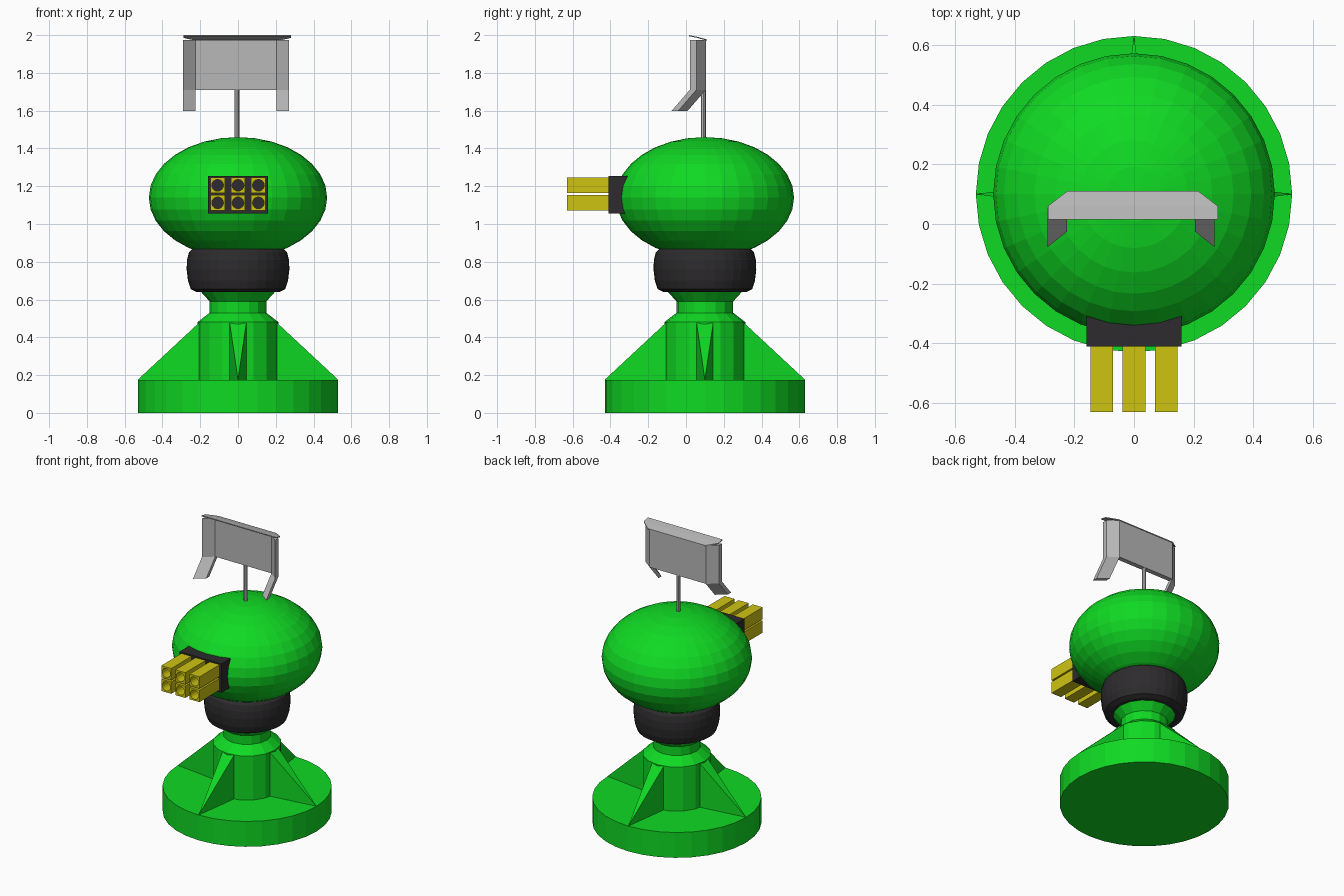
import bpy, bmesh, math
from mathutils import Matrix, Vector

if "Cube" in bpy.data.objects:
    bpy.data.objects.remove(bpy.data.objects["Cube"])

CY = 0.10  # y of the turning axis


def material(name, rgb):
    m = bpy.data.materials.new(name)
    m.diffuse_color = (*rgb, 1)
    m.use_nodes = True
    m.node_tree.nodes["Principled BSDF"].inputs["Base Color"].default_value = m.diffuse_color
    return m


GREEN = material("bright_green", (0.005, 0.70, 0.017))
DARK = material("charcoal", (0.026, 0.024, 0.026))
YELLOW = material("yellow", (0.62, 0.55, 0.006))
GREY = material("grey", (0.48, 0.48, 0.48))


def finish(name, bm, mat):
    bmesh.ops.recalc_face_normals(bm, faces=bm.faces)
    me = bpy.data.meshes.new(name)
    bm.to_mesh(me)
    bm.free()
    ob = bpy.data.objects.new(name, me)
    bpy.context.collection.objects.link(ob)
    me.materials.append(mat)
    return ob


def loft(name, loops, mat, cap=True, closed=False):
    """Skin equal-length point loops, optionally capping or joining the ends."""
    bm = bmesh.new()
    vs = [[bm.verts.new(p) for p in lp] for lp in loops]
    n = len(vs[0])
    pairs = list(zip(vs, vs[1:])) + ([(vs[-1], vs[0])] if closed else [])
    for a, b in pairs:
        for i in range(n):
            j = (i + 1) % n
            bm.faces.new((a[i], a[j], b[j], b[i]))
    if cap and not closed:
        bm.faces.new(vs[0])
        bm.faces.new(vs[-1])
    return finish(name, bm, mat)


def lathe(name, profile, sides, mat, x=0, y=CY):
    ang = [2 * math.pi * i / sides for i in range(sides)]
    return loft(name, [[(x + r * math.cos(a), y + r * math.sin(a), z) for a in ang]
                       for r, z in profile], mat)


def box(name, lo, hi, mat):
    ring = [(lo[0], lo[1]), (hi[0], lo[1]), (hi[0], hi[1]), (lo[0], hi[1])]
    return loft(name, [[(x, y, z) for x, y in ring] for z in (lo[2], hi[2])], mat)


# Base disc, column with neck, and dark collar
lathe("base", [(0.53, 0), (0.53, 0.175)], 32, GREEN)
lathe("column", [(0.215, 0.17), (0.215, 0.48), (0.15, 0.53), (0.15, 0.59),
                 (0.20, 0.645), (0.20, 0.66)], 16, GREEN)
lathe("collar", [(0.22, 0.64), (0.25, 0.655), (0.265, 0.70), (0.272, 0.76),
                 (0.27, 0.81), (0.26, 0.85), (0.24, 0.87)], 32, DARK)

# Four wedge fins, wide at the column and pointed at the rim
for k, side in enumerate(("right", "back", "left", "front")):
    bm = bmesh.new()
    pts = [(0.2, -0.045, 0.17), (0.2, 0.045, 0.17), (0.2, 0.045, 0.483),
           (0.2, -0.045, 0.483), (0.53, 0, 0.17), (0.53, 0, 0.176)]
    v = [bm.verts.new(p) for p in pts]
    for f in ((0, 1, 2, 3), (0, 4, 1), (0, 3, 5, 4), (1, 4, 5, 2), (3, 2, 5)):
        bm.faces.new([v[i] for i in f])
    bm.transform(Matrix.Translation((0, CY, 0)) @ Matrix.Rotation(k * math.pi / 2, 4, 'Z'))
    finish("fin_" + side, bm, GREEN)

# Squashed round head
bm = bmesh.new()
bmesh.ops.create_uvsphere(bm, u_segments=32, v_segments=16, radius=1)
bm.transform(Matrix.Translation((0, CY, 1.14)) @ Matrix.Diagonal((0.472, 0.472, 0.32, 1)))
finish("head", bm, GREEN)

# Gun mount sunk into the head
box("gun_mount", (-0.16, -0.41, 1.055), (0.16, -0.27, 1.255), DARK)

# Six square barrels with round bores
ang = [2 * math.pi * i / 16 for i in range(16)]


def bore(cx, cz, y):
    return [(cx + 0.031 * math.cos(a), y, cz + 0.031 * math.sin(a)) for a in ang]


def square(cx, cz, y):
    out = []
    for a in ang:
        s = 1 / max(abs(math.cos(a)), abs(math.sin(a)))
        out.append((cx + 0.038 * s * math.cos(a), y, cz + 0.041 * s * math.sin(a)))
    return out


for row, cz in enumerate((1.112, 1.205)):
    for col, cx in enumerate((-0.108, 0, 0.108)):
        loft(f"barrel_{row}_{col}",
             [bore(cx, cz, -0.409), bore(cx, cz, -0.63),
              square(cx, cz, -0.63), square(cx, cz, -0.409)], YELLOW, cap=False)

# Antenna rod
lathe("antenna_rod", [(0.013, 1.44), (0.013, 1.73)], 8, GREY, x=-0.006, y=0.092)

# Antenna panel with swept-forward wings
PX = -0.01
section = [(-0.28, 0.055), (-0.215, 0.105), (0.215, 0.105), (0.28, 0.055),
           (0.28, 0.02), (0.215, 0.072), (-0.215, 0.072), (-0.28, 0.02)]
loft("antenna_panel", [[(PX + x, y, z) for x, y in section] for z in (1.71, 1.975)], GREY)

# Legs slanting forward below each wing
for s, side in ((-1, "left"), (1, "right")):
    leg = [(0.215, 0.105), (0.28, 0.055), (0.28, 0.02), (0.215, 0.072)]
    loft("antenna_leg_" + side,
         [[(PX + s * x, y + dy, z) for x, y in leg] for dy, z in ((0, 1.71), (-0.098, 1.597))],
         GREY)

# Tilted visor on top of the panel
rim = [(-0.22, 0.11, 1.977), (0.22, 0.11, 1.977), (0.285, 0.06, 1.991),
       (0.285, 0.015, 2.0), (-0.285, 0.015, 2.0), (-0.285, 0.06, 1.991)]
bm = bmesh.new()
top = [bm.verts.new((x - 0.004, y, z)) for x, y, z in rim]
low = [bm.verts.new((x - 0.004, y, z - 0.006)) for x, y, z in rim]
for v in (top, low):
    bm.faces.new((v[0], v[1], v[2], v[5]))
    bm.faces.new((v[5], v[2], v[3], v[4]))
for i in range(6):
    j = (i + 1) % 6
    bm.faces.new((top[i], top[j], low[j], low[i]))
finish("antenna_visor", bm, GREY)
